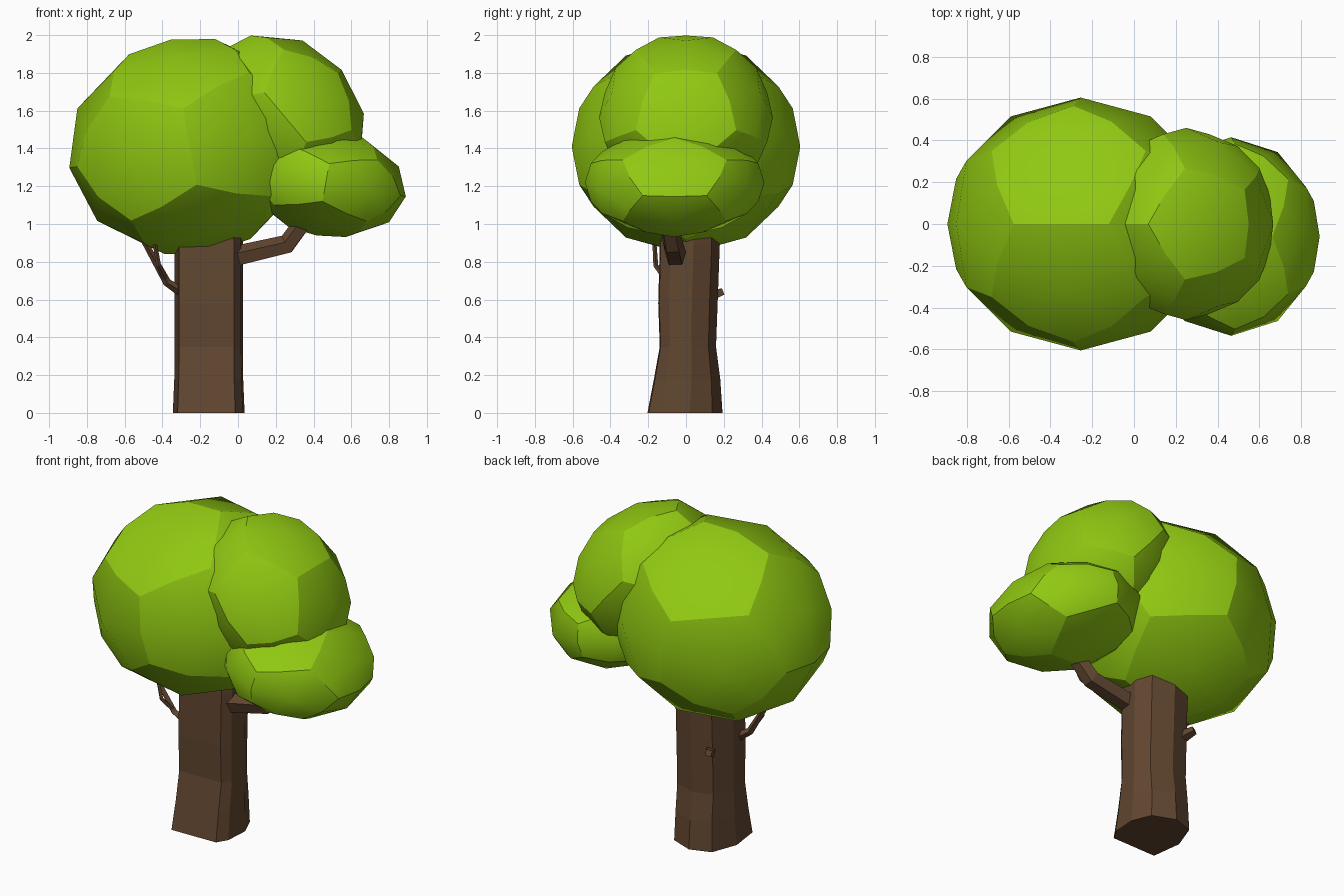
import bpy, bmesh
from math import radians, sqrt, cos, sin, pi
from mathutils import Vector, Matrix

if "Cube" in bpy.data.objects:
    bpy.data.objects.remove(bpy.data.objects["Cube"])


def material(name, color):
    m = bpy.data.materials.new(name)
    m.diffuse_color = (*color, 1)
    m.use_nodes = True
    m.node_tree.nodes["Principled BSDF"].inputs["Base Color"].default_value = m.diffuse_color
    return m


LEAF = material("leaf_green", (0.28, 0.58, 0.006))
BARK = material("bark_brown", (0.12, 0.062, 0.03))


def finish(name, bm, mat):
    bmesh.ops.recalc_face_normals(bm, faces=bm.faces)
    me = bpy.data.meshes.new(name)
    bm.to_mesh(me)
    bm.free()
    me.materials.append(mat)
    ob = bpy.data.objects.new(name, me)
    bpy.context.collection.objects.link(ob)
    return ob


# Foliage: rounded dodecahedron, creased along its pentagon outlines
def foliage(name, center, radii, tilt):
    phi = (1 + sqrt(5)) / 2
    ico = []
    for a in (-1, 1):
        for b in (-phi, phi):
            ico += [Vector((b, 0, a)), Vector((a, b, 0)), Vector((0, a, b))]
    near = lambda p, q: (p - q).length < 2.1
    bm = bmesh.new()
    corners, mids = set(), set()
    for i, p in enumerate(ico):
        bm.verts.new(p.normalized())
        for j in range(i + 1, 12):
            q = ico[j]
            if not near(p, q):
                continue
            mids.add(bm.verts.new((p + q).normalized()))
            for r in ico[j + 1:]:
                if near(p, r) and near(q, r):
                    corners.add(bm.verts.new((p + q + r).normalized()))
    bmesh.ops.convex_hull(bm, input=bm.verts[:])
    for f in bm.faces:
        f.smooth = True
    for e in bm.edges:
        a, b = e.verts
        e.smooth = not ((a in corners and b in mids) or (b in corners and a in mids))
    bm.transform(Matrix.Translation(center) @ Matrix.Rotation(radians(tilt), 4, 'Y')
                 @ Matrix.Diagonal((*radii, 1)))
    return finish(name, bm, LEAF)


foliage("main_foliage", (-0.255, 0, 1.41), (0.648, 0.605, 0.575), -10)
foliage("upper_foliage", (0.25, 0, 1.565), (0.39, 0.46, 0.48), -40)
foliage("lower_foliage", (0.465, -0.06, 1.22), (0.43, 0.475, 0.285), 10)


# Skin a stack of equal-length rings and cap both ends
def loft(name, rings, mat):
    bm = bmesh.new()
    loops = [[bm.verts.new(p) for p in ring] for ring in rings]
    n = len(loops[0])
    for lo, hi in zip(loops, loops[1:]):
        for i in range(n):
            k = (i + 1) % n
            bm.faces.new((lo[i], lo[k], hi[k], hi[i]))
    bm.faces.new(loops[0][::-1])
    bm.faces.new(loops[-1])
    return finish(name, bm, mat)


# Trunk: irregular eight-sided section, flared at the foot
section = [(-0.165, -0.16), (0.14, -0.155), (0.18, -0.1), (0.19, 0.03),
           (0.14, 0.14), (0.0, 0.19), (-0.13, 0.15), (-0.19, 0.0)]
levels = [(0, 1.0, 1.2, -0.012), (0.18, 0.96, 1.06, 0), (0.35, 0.95, 0.9, 0.005),
          (0.58, 0.95, 0.95, 0.005), (0.9, 0.95, 0.96, 0.015), (1.0, 0.92, 0.93, 0.015)]
loft("trunk", [[(-0.155 + x * sx, y * sy * (0.9 if y > 0 else 1) + dy, z)
                for x, y in section] for z, sx, sy, dy in levels], BARK)


# Branch: tapered tube along a short path
def branch(name, path, radii, sides=5):
    pts = [Vector(p) for p in path]
    rings = []
    for i, p in enumerate(pts):
        d = (pts[min(i + 1, len(pts) - 1)] - pts[max(i - 1, 0)]).normalized()
        u = d.cross(Vector((0, 1, 0))).normalized()
        v = d.cross(u)
        rings.append([p + radii[i] * (u * cos(2 * pi * k / sides) + v * sin(2 * pi * k / sides))
                      for k in range(sides)])
    loft(name, rings, BARK)


branch("right_branch", [(-0.08, -0.05, 0.81), (0.26, -0.07, 0.89), (0.4, -0.11, 1.08)],
       [0.06, 0.055, 0.05])
branch("left_branch", [(-0.28, -0.08, 0.63), (-0.375, -0.1, 0.69), (-0.52, -0.13, 0.95)],
       [0.03, 0.022, 0.014], 4)
branch("left_twig", [(-0.38, -0.1, 0.7), (-0.42, -0.16, 0.78), (-0.45, -0.17, 0.95)],
       [0.016, 0.013, 0.01], 4)
branch("back_stub", [(-0.25, 0.11, 0.61), (-0.29, 0.19, 0.64)], [0.04, 0.025], 4)
